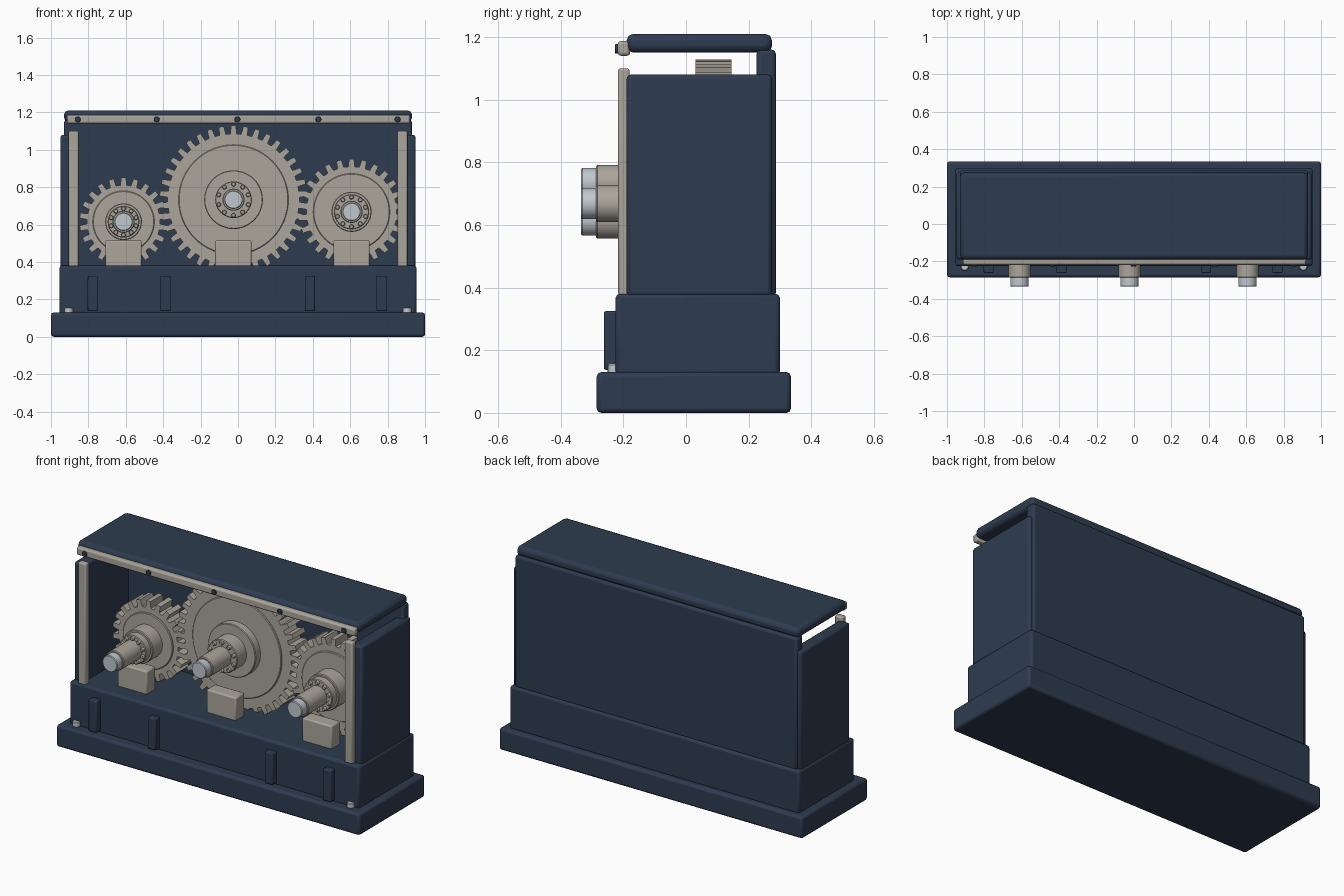
import bpy, bmesh, math
from mathutils import Matrix

if "Cube" in bpy.data.objects:
    bpy.data.objects.remove(bpy.data.objects["Cube"])


def material(name, rgb):
    m = bpy.data.materials.new(name)
    m.diffuse_color = (*rgb, 1)
    m.use_nodes = True
    m.node_tree.nodes["Principled BSDF"].inputs["Base Color"].default_value = m.diffuse_color
    return m


NAVY = material("navy paint", (0.027, 0.045, 0.080))
STEEL = material("warm steel", (0.41, 0.38, 0.33))
SILVER = material("bright silver", (0.53, 0.58, 0.62))


def finish(bm, name, mat, bevel=0.0, segments=2):
    bmesh.ops.recalc_face_normals(bm, faces=bm.faces)
    me = bpy.data.meshes.new(name)
    bm.to_mesh(me)
    bm.free()
    ob = bpy.data.objects.new(name, me)
    bpy.context.collection.objects.link(ob)
    me.materials.append(mat)
    if bevel:
        b = ob.modifiers.new("rounded edges", 'BEVEL')
        b.width, b.segments = bevel, segments
        b.limit_method = 'ANGLE'
    bpy.ops.object.select_all(action='DESELECT')
    ob.select_set(True)
    bpy.context.view_layer.objects.active = ob
    bpy.ops.object.shade_smooth_by_angle(angle=math.radians(35))
    return ob


def box(name, x0, x1, y0, y1, z0, z1, mat=NAVY, bevel=0.014):
    bm = bmesh.new()
    bmesh.ops.create_cube(bm, size=1)
    bmesh.ops.transform(bm, verts=bm.verts, matrix=Matrix.Translation(
        ((x0 + x1) / 2, (y0 + y1) / 2, (z0 + z1) / 2))
        @ Matrix.Diagonal((x1 - x0, y1 - y0, z1 - z0, 1)))
    return finish(bm, name, mat, bevel)


def rod(name, x, z, r, y0, y1, mat, sides=40, bevel=0.004):
    """Cylinder lying along y."""
    bm = bmesh.new()
    bmesh.ops.create_cone(bm, cap_ends=True, segments=sides, radius1=r, radius2=r, depth=y1 - y0,
                          matrix=Matrix.Translation((x, (y0 + y1) / 2, z)) @ Matrix.Rotation(math.pi / 2, 4, 'X'))
    return finish(bm, name, mat, bevel, 1)


def gear(name, x, z, outer, root, teeth, y0, y1):
    bm = bmesh.new()
    pitch = 2 * math.pi / teeth
    verts = []
    for i in range(teeth):
        # root edge, tapered flank, tip edge, flank
        for part, r in ((-0.29, root), (-0.20, outer), (0.20, outer), (0.29, root)):
            a = math.pi / 2 + (i + part) * pitch
            verts.append(bm.verts.new((x + r * math.cos(a), y0, z + r * math.sin(a))))
    face = bm.faces.new(verts)
    moved = bmesh.ops.extrude_face_region(bm, geom=[face])["geom"]
    bmesh.ops.translate(bm, vec=(0, y1 - y0, 0),
                        verts=[v for v in moved if isinstance(v, bmesh.types.BMVert)])
    return finish(bm, name, STEEL)


# Stepped base and housing
box("base_plinth", -1, 1, -0.285, 0.335, 0, 0.13)
box("lower_housing", -0.955, 0.955, -0.225, 0.30, 0.12, 0.38)
box("back_panel", -0.93, 0.93, 0.225, 0.287, 0.37, 1.16)
box("lid", -0.93, 0.93, -0.19, 0.275, 1.15, 1.21, bevel=0.022)
for side, s in (("left", -1), ("right", 1)):
    box(side + "_wall", *sorted((s * 0.88, s * 0.95)), -0.19, 0.275, 0.37, 1.08)
    box(side + "_front_strip", *sorted((s * 0.853, s * 0.905)), -0.217, -0.18,
        0.375, 1.10, STEEL, 0.008)
    # Anchor stud on the plinth ledge
    bm = bmesh.new()
    bmesh.ops.create_cone(bm, cap_ends=True, segments=16, radius1=0.022, radius2=0.022, depth=0.03,
                          matrix=Matrix.Translation((s * 0.905, -0.228, 0.142)))
    finish(bm, side + "_anchor_stud", SILVER, 0.004, 1)

# Ribs across the lower front
for i, x in enumerate((-0.777, -0.387, 0.384, 0.768)):
    box(f"front_rib_{i + 1}", x - 0.027, x + 0.027, -0.262, -0.21, 0.137, 0.325, bevel=0.006)

# Upper rail with dark bolts
box("upper_rail", -0.915, 0.92, -0.218, -0.178, 1.14, 1.187, STEEL, 0.01)
for i, x in enumerate((-0.857, -0.435, -0.003, 0.43, 0.853)):
    rod(f"rail_bolt_{i + 1}", x, 1.162, 0.016, -0.227, -0.20, NAVY, 10, 0.002)

# Gears: name, x, z, outer radius, root radius, teeth, face radius, hub radius, hub front, bearing radius
GEARS = (
    ("left", -0.612, 0.615, 0.236, 0.196, 22, 0.165, 0.098, -0.07, 0.085),
    ("middle", -0.024, 0.733, 0.396, 0.352, 38, 0.294, 0.157, -0.025, 0.098),
    ("right", 0.607, 0.668, 0.283, 0.242, 26, 0.205, 0.107, -0.07, 0.094),
)
for name, x, z, outer, root, teeth, face, hub, hub_y, bearing in GEARS:
    gear(name + "_gear", x, z, outer, root, teeth, 0.03, 0.145)
    rod(name + "_gear_face", x, z, face, 0.022, 0.10, STEEL, 64)
    rod(name + "_hub", x, z, hub, hub_y, 0.10, STEEL, 48)
    rod(name + "_bearing", x, z, bearing, -0.115, 0.0, STEEL, 40)
    rod(name + "_shaft_collar", x, z, 0.059, -0.287, 0.23, STEEL)
    rod(name + "_shaft_tip", x, z, 0.049, -0.335, -0.25, SILVER)
    # Ring of round bolt heads around the shaft
    for i in range(10):
        a = 2 * math.pi * (i + 0.5) / 10
        r = bearing - 0.015
        rod(f"{name}_bearing_bolt_{i + 1}", x + r * math.cos(a), z + r * math.sin(a),
            0.0125, -0.128, -0.10, STEEL, 12, 0.004)
    # Bearing block beneath the shaft
    bx = x + (0.0 if name != "middle" else -0.001)
    box(name + "_bearing_block", bx - 0.097, bx + 0.097, -0.125, -0.04, 0.37, 0.515, STEEL, 0.008)
